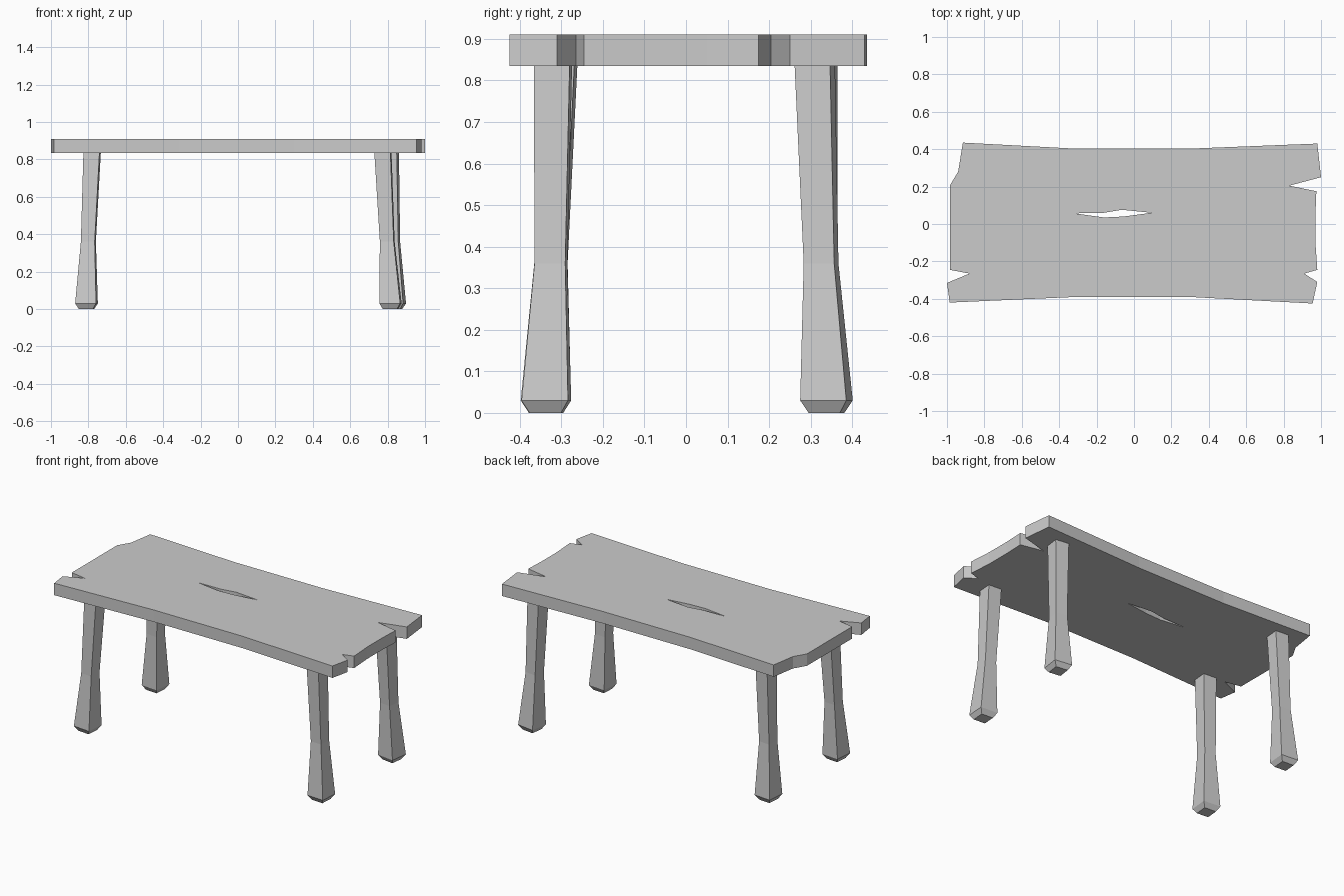
import bpy
import bmesh
from math import radians
from mathutils import Matrix, Vector

default_cube = bpy.data.objects.get("Cube")
if default_cube:
    bpy.data.objects.remove(default_cube, do_unlink=True)

TOP_HEIGHT = 0.91
UNDERSIDE = 0.835


def make_material(name, colour):
    material = bpy.data.materials.new(name)
    material.use_nodes = True
    material.diffuse_color = colour
    material.node_tree.nodes["Principled BSDF"].inputs["Base Color"].default_value = colour
    return material


def finish(bm, name, material):
    """Turn the bmesh into a flat-shaded object."""
    bmesh.ops.recalc_face_normals(bm, faces=bm.faces)
    mesh = bpy.data.meshes.new(name)
    bm.to_mesh(mesh)
    bm.free()
    mesh.materials.append(material)
    obj = bpy.data.objects.new(name, mesh)
    bpy.context.collection.objects.link(obj)
    return obj


def add_ring(bm, points, z):
    """Closed loop of edges at one height."""
    verts = [bm.verts.new((x, y, z)) for x, y in points]
    return [bm.edges.new((a, b)) for a, b in zip(verts, verts[1:] + verts[:1])]


def make_slab(name, outline, hole, material):
    """Plank with a hole, filled flat and then extruded up."""
    bm = bmesh.new()
    edges = add_ring(bm, outline, UNDERSIDE) + add_ring(bm, hole, UNDERSIDE)
    bmesh.ops.triangle_fill(bm, edges=edges, use_beauty=True, normal=(0, 0, 1))
    result = bmesh.ops.extrude_face_region(bm, geom=bm.faces[:], use_keep_orig=True)
    raised = [v for v in result["geom"] if isinstance(v, bmesh.types.BMVert)]
    bmesh.ops.translate(bm, verts=raised, vec=(0, 0, TOP_HEIGHT - UNDERSIDE))
    return finish(bm, name, material)


def make_leg(name, top, middle, foot, turn, material):
    """Four-sided leg lofted through square sections, with a chamfered foot."""
    sections = [(foot, 0, 0.038), (foot, 0.03, 0.056),
                (middle, 0.36, 0.037), (top, UNDERSIDE, 0.043)]
    rotation = Matrix.Rotation(radians(turn), 2)
    corners = [rotation @ Vector(c) for c in ((-1, -1), (1, -1), (1, 1), (-1, 1))]
    bm = bmesh.new()
    rings = [[bm.verts.new((x + c.x * half, y + c.y * half, z)) for c in corners]
             for (x, y), z, half in sections]
    for low, high in zip(rings, rings[1:]):
        for i in range(4):
            j = (i + 1) % 4
            bm.faces.new((low[i], low[j], high[j], high[i]))
    bm.faces.new(rings[0])
    bm.faces.new(rings[-1])
    return finish(bm, name, material)


grey = make_material("plain grey", (0.6, 0.6, 0.6, 1))

# Worn table top: waisted long edges, split ends and a long crack
back_edge = [(-0.915, 0.435), (-0.315, 0.403), (0.3, 0.403), (0.98, 0.43)]
left_end = [(1, 0.25), (0.83, 0.205), (0.975, 0.175), (0.97, 0.05), (0.97, -0.1),
            (0.98, -0.245), (0.91, -0.265), (0.98, -0.31)]
front_edge = [(0.955, -0.425), (0.3, -0.39), (-0.315, -0.39), (-0.985, -0.42)]
right_end = [(-1, -0.315), (-0.88, -0.265), (-0.985, -0.245), (-0.985, 0.205), (-0.94, 0.28)]
crack = [(-0.32, 0.057), (-0.16, 0.06), (-0.065, 0.076), (0.095, 0.06),
         (-0.055, 0.04), (-0.16, 0.035)]
make_slab("table_top", back_edge + left_end + front_edge + right_end, crack, grey)

# Slightly uneven legs: centres at top, middle and foot, then twist
legs = {
    "front_left_leg": ((0.775, -0.32), (0.798, -0.325), (0.815, -0.336), -4),
    "back_left_leg": ((0.812, 0.31), (0.825, 0.325), (0.835, 0.338), -8),
    "front_right_leg": ((-0.78, -0.308), (-0.8, -0.325), (-0.81, -0.337), -5),
    "back_right_leg": ((-0.78, 0.318), (-0.8, 0.325), (-0.81, 0.337), -5),
}
for leg_name, (top, middle, foot, turn) in legs.items():
    make_leg(leg_name, top, middle, foot, turn, grey)
